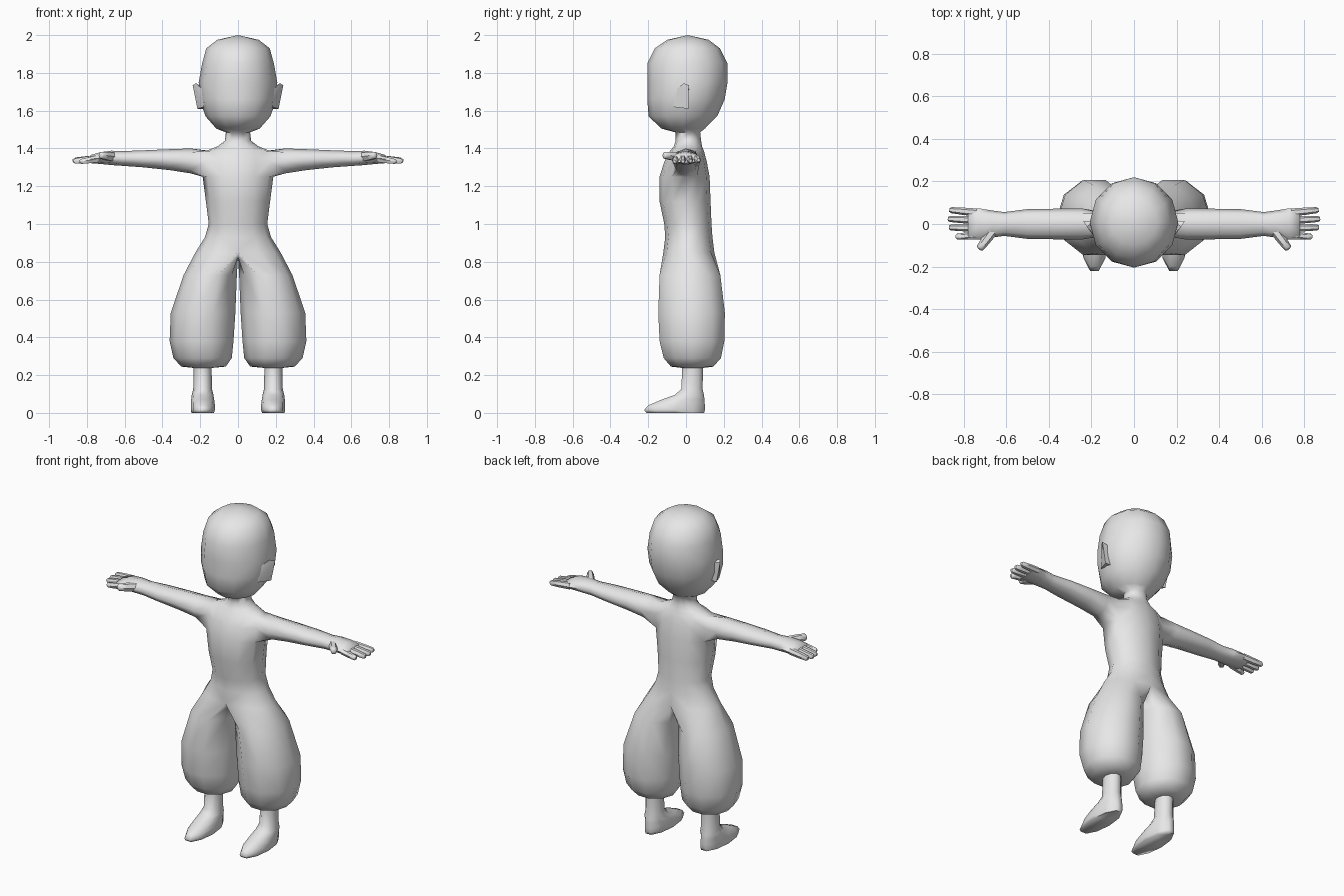
import bpy, bmesh
from math import sin, cos, radians, pi
from mathutils import Vector

cube = bpy.data.objects.get("Cube")
if cube:
    bpy.data.objects.remove(cube)

GREY = (0.8, 0.8, 0.8, 1)
clay = bpy.data.materials.new("light_grey")
clay.use_nodes = True
clay.diffuse_color = GREY
clay.node_tree.nodes["Principled BSDF"].inputs["Base Color"].default_value = GREY


def ellipse(bm, angles, point):
    """Ring of vertices: point maps (cos, sin) to a position."""
    return [bm.verts.new(point(cos(a), sin(a))) for a in angles]


def skin(bm, a, b, closed=True):
    """Quads between two rings, returned in order."""
    n = len(a)
    return [bm.faces.new((a[i], a[(i + 1) % n], b[(i + 1) % n], b[i]))
            for i in range(n if closed else n - 1)]


def finish(bm, name, sharp=50):
    """Mesh object mirrored to the other side of the body."""
    bmesh.ops.recalc_face_normals(bm, faces=bm.faces)
    mesh = bpy.data.meshes.new(name)
    bm.to_mesh(mesh)
    bm.free()
    mesh.materials.append(clay)
    ob = bpy.data.objects.new(name, mesh)
    bpy.context.collection.objects.link(ob)
    mod = ob.modifiers.new("Mirror", 'MIRROR')
    mod.merge_threshold = 0.0005
    bpy.ops.object.select_all(action='DESELECT')
    ob.select_set(True)
    bpy.context.view_layer.objects.active = ob
    bpy.ops.object.shade_smooth_by_angle(angle=radians(sharp))
    return ob


# Body: half rings from hips to crown (height, half width, front y, back y)
bm = bmesh.new()
TRUNK = [
    (.85, .225, -.12, .15), (.93, .175, -.11, .14), (1.0, .155, -.115, .135),
    (1.12, .17, -.14, .13), (1.25, .187, -.14, .125), (1.33, .19, -.115, .11),
    (1.387, .17, -.085, .095), (1.41, .11, -.065, .085), (1.44, .07, -.055, .08),
    (1.485, .064, -.055, .075), (1.505, .115, -.13, .1), (1.57, .172, -.198, .165),
    (1.66, .203, -.205, .205), (1.75, .208, -.205, .22), (1.85, .19, -.205, .22),
    (1.93, .168, -.165, .18), (1.975, .11, -.1, .12)]
SHOULDER = 4
half = [radians(30 * k) for k in range(-3, 4)]
trunk = []
for z, w, f, b in TRUNK:
    ring = ellipse(bm, half, lambda c, s: (w * c, (f + b) / 2 + (b - f) / 2 * s, z))
    ring[0].co.x = ring[-1].co.x = 0
    trunk.append(ring)
for i in range(len(trunk) - 1):
    faces = skin(bm, trunk[i], trunk[i + 1], False)
    if i in (SHOULDER, SHOULDER + 1):      # opening for the arm
        bmesh.ops.delete(bm, geom=faces[2:4], context='FACES_ONLY')
crown = bm.verts.new((0, .01, 2))
for a, b in zip(trunk[-1], trunk[-1][1:]):
    bm.faces.new((a, b, crown))

# Arm and palm grow from the opening (x, half depth, bottom z, top z)
ARM = [(.25, .074, 1.268, 1.4), (.36, .072, 1.285, 1.396), (.5, .07, 1.3, 1.39),
       (.61, .056, 1.308, 1.386), (.67, .064, 1.312, 1.388),
       (.73, .074, 1.318, 1.38), (.78, .074, 1.322, 1.365)]
low, mid, top = trunk[SHOULDER:SHOULDER + 3]
ring = [low[3], low[4], mid[4], top[4], top[3], top[2], mid[2], low[2]]
around = [radians(45 * k - 90) for k in range(8)]
for x, d, lo, hi in ARM:
    new = ellipse(bm, around, lambda c, s: (x, d * c, (lo + hi) / 2 + (hi - lo) / 2 * s))
    skin(bm, ring, new)
    ring = new
bm.faces.new(ring)

# Trouser leg, ankle and foot grow from the hips
# (height, inner x, outer x, front y, back y)
LEG = [
    (.73, .006, .288, -.14, .182), (.53, .014, .356, -.147, .206),
    (.38, .024, .362, -.14, .203), (.29, .033, .342, -.118, .185),
    (.245, .065, .3, -.08, .145), (.238, .14, .235, -.02, .09),
    (.125, .137, .237, -.025, .088), (.095, .13, .245, -.06, .095),
    (.07, .126, .248, -.13, .098), (.04, .122, .25, -.2, .1),
    (.015, .122, .25, -.222, .1), (0, .128, .246, -.21, .096)]
hip = trunk[0]
ring = hip + [bm.verts.new((0, y, .825)) for y in (.08, .015, -.05)]
around = [radians(36 * (k - 3)) for k in range(10)]
for z, xi, xo, f, b in LEG:
    new = ellipse(bm, around, lambda c, s: (
        (xi + xo) / 2 + (xo - xi) / 2 * c, (f + b) / 2 + (b - f) / 2 * 1.05 * s, z))
    skin(bm, ring, new)
    ring = new
bm.faces.new(ring)
finish(bm, "body", 75)

# Fingers and thumb: short tapered tubes (start, end, start radius)
DIGITS = [((.74, .054, 1.347), (.868, .066, 1.338), .021),
          ((.74, .018, 1.347), (.875, .024, 1.334), .021),
          ((.74, -.018, 1.347), (.87, -.016, 1.332), .021),
          ((.74, -.052, 1.345), (.838, -.06, 1.33), .02),
          ((.665, -.035, 1.355), (.728, -.118, 1.365), .027)]
bm = bmesh.new()
six = [k * pi / 3 for k in range(6)]
for start, end, r in DIGITS:
    start, end = Vector(start), Vector(end)
    axis = (end - start).normalized()
    side = axis.cross(Vector((0, 0, 1))).normalized()
    up = side.cross(axis)
    ring = None
    for t, k in ((0, 1), (.55, .9), (.93, .75), (1, .45)):
        new = ellipse(bm, six, lambda c, s: start.lerp(end, t) + r * k * (side * c * .9 + up * s))
        if ring:
            skin(bm, ring, new)
        else:
            bm.faces.new(new)
        ring = new
    bm.faces.new(ring)
finish(bm, "fingers")

# Ears: wedges flaring outward to the rear
bm = bmesh.new()
for p in [(.18, -.07, 1.62), (.185, -.055, 1.71), (.215, .012, 1.61), (.24, .015, 1.735),
          (.222, -.012, 1.745), (.18, .012, 1.61), (.18, .015, 1.72)]:
    bm.verts.new(p)
bmesh.ops.convex_hull(bm, input=bm.verts)
finish(bm, "ears", 40)
